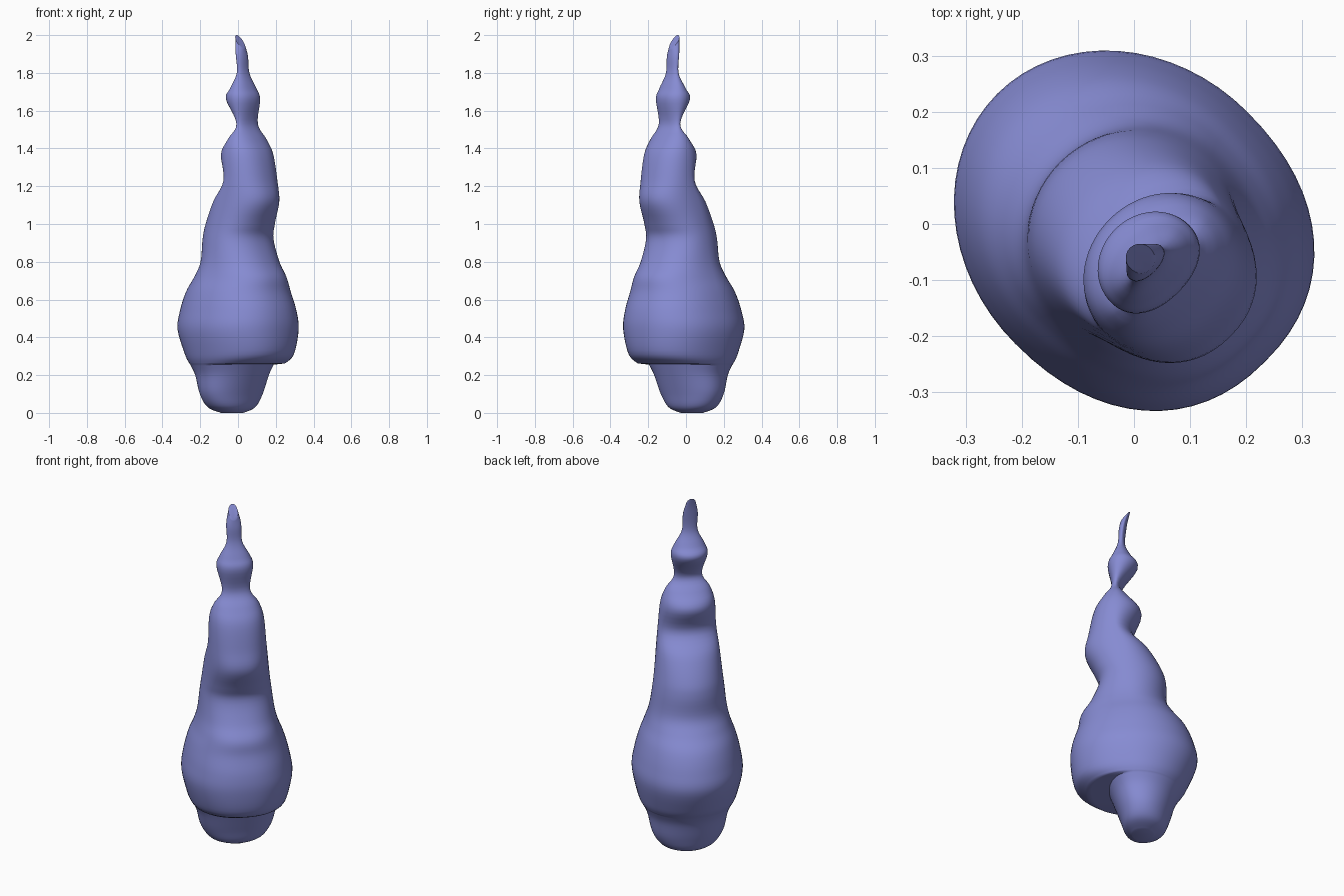
import bpy, bmesh, math

if "Cube" in bpy.data.objects:
    bpy.data.objects.remove(bpy.data.objects["Cube"])

# Cross-sections, bottom to top: height, back reach, seam, front reach, half width.
# The body is symmetric about the diagonal pointing to the front right.
RINGS = [
    (0.00, -0.10, -0.045, 0.01, 0.06),
    (0.03, -0.16, -0.045, 0.05, 0.14),
    (0.10, -0.19, -0.045, 0.075, 0.19),
    (0.20, -0.22, -0.03, 0.11, 0.215),
    (0.255, -0.25, -0.02, 0.13, 0.24),
    (0.262, -0.255, -0.02, 0.25, 0.245),   # overhanging lip
    (0.31, -0.285, -0.01, 0.315, 0.265),
    (0.44, -0.335, 0.0, 0.338, 0.292),
    (0.54, -0.32, 0.0, 0.33, 0.28),
    (0.64, -0.28, 0.0, 0.30, 0.255),
    (0.72, -0.22, 0.0, 0.285, 0.225),
    (0.80, -0.175, 0.01, 0.235, 0.205),
    (0.92, -0.17, 0.02, 0.188, 0.19),
    (1.00, -0.15, 0.03, 0.21, 0.18),
    (1.12, -0.085, 0.05, 0.262, 0.167),
    (1.23, 0.005, 0.09, 0.245, 0.155),
    (1.37, -0.037, 0.09, 0.215, 0.145),
    (1.45, 0.02, 0.09, 0.17, 0.12),
    (1.53, 0.07, 0.095, 0.122, 0.075),
    (1.66, -0.016, 0.07, 0.142, 0.098),
    (1.72, 0.015, 0.07, 0.12, 0.08),
    (1.80, 0.05, 0.07, 0.09, 0.042),
    (1.90, 0.042, 0.06, 0.085, 0.04),
    (1.965, 0.025, 0.05, 0.078, 0.025),
]
SEG, SUB = 64, 5


def spline(p0, p1, p2, p3, t):
    """Catmull-Rom blend of four cross-sections."""
    return [0.5 * (2*b + (c-a)*t + (2*a-5*b+4*c-d)*t*t + (3*b-a-3*c+d)*t**3)
            for a, b, c, d in zip(p0, p1, p2, p3)]


# Smoothly resample the cross-sections, keeping the lip crisp
rows = []
n = len(RINGS)
for i in range(n - 1):
    lo, hi = RINGS[max(i-1, 0)], RINGS[min(i+2, n-1)]
    if i == 3:
        hi = RINGS[4]
    if i == 5:
        lo = RINGS[5]
    for k in range(SUB):
        t = k / SUB
        if i == 4:
            rows.append([a + (b-a)*t for a, b in zip(RINGS[4], RINGS[5])])
        else:
            rows.append(spline(lo, RINGS[i], RINGS[i+1], hi, t))
rows.append(list(RINGS[-1]))

bm = bmesh.new()
loops = []
r2 = math.sqrt(0.5)
for z, back, seam, front, half in rows:
    tilt = -0.035 * max(0, (z - 1.8) / 0.165)      # slanted tip
    loop = []
    for s in range(SEG):
        a = 2 * math.pi * s / SEG
        c, sn = math.cos(a), math.sin(a)
        e = 0.9 if c > 0 else 1.0                  # fuller front half
        cc = math.copysign(abs(c)**e, c)
        v = -0.018 * z + half * math.copysign(abs(sn)**e, sn)
        u = seam + cc * (front - seam if c > 0 else seam - back)
        loop.append(bm.verts.new(((u+v)*r2, (v-u)*r2, z + tilt * c)))
    loops.append(loop)
for a, b in zip(loops, loops[1:]):
    for s in range(SEG):
        q = (s + 1) % SEG
        bm.faces.new((a[s], a[q], b[q], b[s]))
bm.faces.new(loops[0][::-1])
bm.faces.new(loops[-1])
bmesh.ops.recalc_face_normals(bm, faces=bm.faces)

me = bpy.data.meshes.new("lumpy_spire")
bm.to_mesh(me)
bm.free()
spire = bpy.data.objects.new("lumpy_spire", me)
bpy.context.collection.objects.link(spire)

mat = bpy.data.materials.new("periwinkle")
mat.diffuse_color = (0.24, 0.26, 0.65, 1)
mat.use_nodes = True
mat.node_tree.nodes["Principled BSDF"].inputs["Base Color"].default_value = mat.diffuse_color
me.materials.append(mat)

bpy.context.view_layer.objects.active = spire
spire.select_set(True)
bpy.ops.object.shade_smooth_by_angle(angle=math.radians(40))
